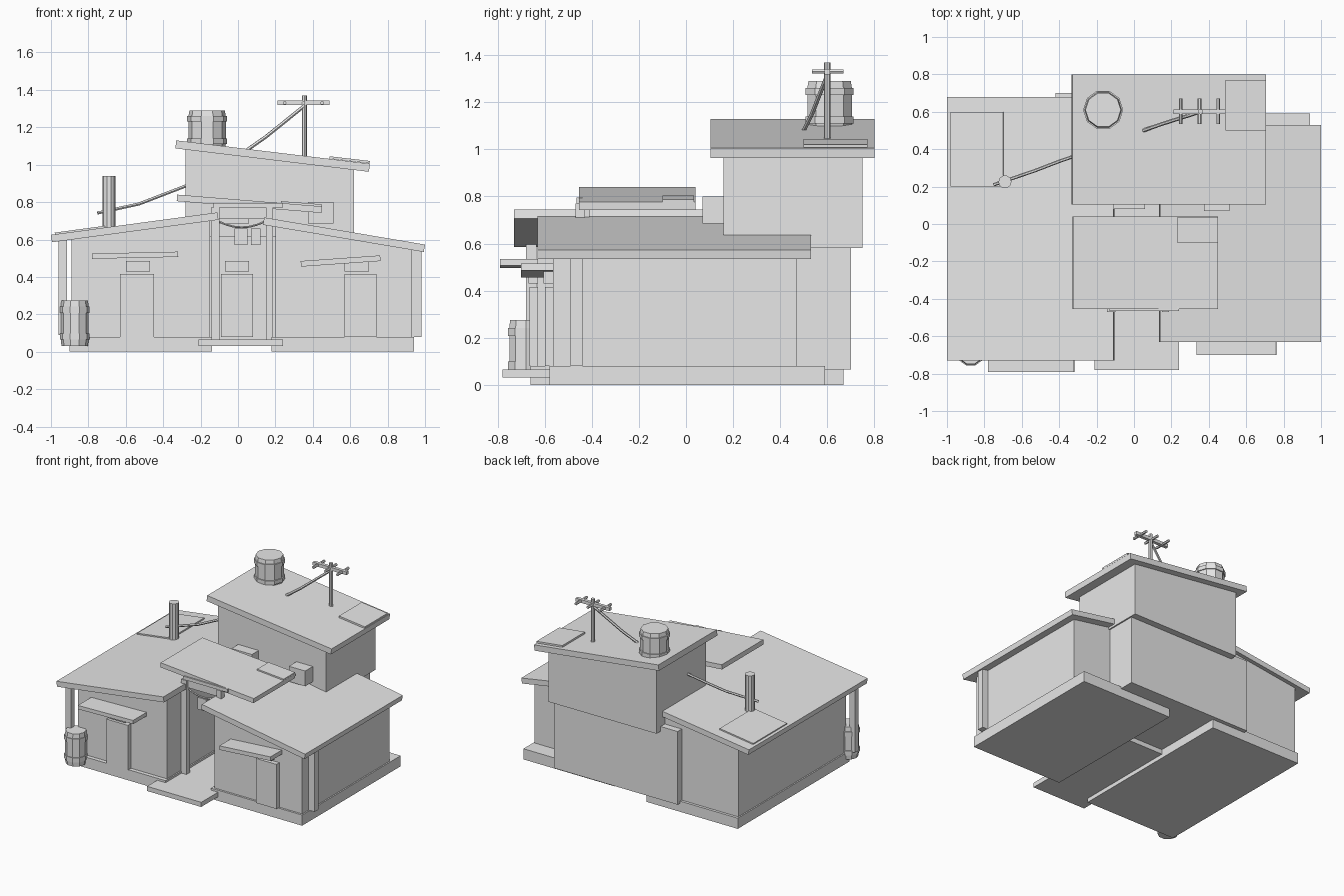
import bpy, math
from mathutils import Vector

old = bpy.data.objects.get("Cube")
if old:
    bpy.data.objects.remove(old, do_unlink=True)

# One plain grey for everything
grey = bpy.data.materials.new("plain_grey")
grey.use_nodes = True
color = (0.8, 0.8, 0.8, 1)
grey.diffuse_color = color
grey.node_tree.nodes["Principled BSDF"].inputs["Base Color"].default_value = color


def make(name, verts, faces):
    mesh = bpy.data.meshes.new(name)
    mesh.from_pydata(verts, [], faces)
    mesh.materials.append(grey)
    obj = bpy.data.objects.new(name, mesh)
    bpy.context.collection.objects.link(obj)
    return obj


def prism(name, profile, y0, y1):
    """Extrude a counter-clockwise x-z profile from y0 to y1."""
    n = len(profile)
    verts = [(x, y, z) for y in (y0, y1) for x, z in profile]
    faces = [tuple(range(n)), tuple(reversed(range(n, 2 * n)))]
    faces += [(i, i + n, (i + 1) % n + n, (i + 1) % n) for i in range(n)]
    return make(name, verts, faces)


def box(name, x0, x1, y0, y1, z0, z1):
    return prism(name, [(x0, z0), (x1, z0), (x1, z1), (x0, z1)], y0, y1)


def slab(name, x0, z0, x1, z1, thick, y0, y1):
    """Tilted board; z0 and z1 are its top heights at either end."""
    d = Vector((x1 - x0, z1 - z0)).normalized() * thick
    low0, low1 = (x0 + d.y, z0 - d.x), (x1 + d.y, z1 - d.x)
    return prism(name, [low0, low1, (x1, z1), (x0, z0)], y0, y1)


def rod(name, a, b, r, sides=8):
    a, b = Vector(a), Vector(b)
    q = (b - a).to_track_quat('Z', 'Y')
    ring = [q @ Vector((r * math.cos(t), r * math.sin(t), 0))
            for t in (math.tau * i / sides for i in range(sides))]
    verts = [p + v for p in (a, b) for v in ring]
    faces = [tuple(reversed(range(sides))), tuple(range(sides, 2 * sides))]
    faces += [(i, (i + 1) % sides, (i + 1) % sides + sides, i + sides) for i in range(sides)]
    return make(name, verts, faces)


def barrel(name, x, y, z0, z1, r, sides=10):
    """Staved barrel with a raised hoop near each end."""
    h = z1 - z0
    body, hoop = r * 0.93, r
    steps = [(0, body * 0.95), (.14, body), (.14, hoop), (.28, hoop), (.28, body),
             (.72, body), (.72, hoop), (.86, hoop), (.86, body), (1, body * 0.95)]
    verts = [(x + q * math.cos(math.tau * i / sides), y + q * math.sin(math.tau * i / sides), z0 + t * h)
             for t, q in steps for i in range(sides)]
    last = len(verts)
    faces = [tuple(reversed(range(sides))), tuple(range(last - sides, last))]
    for k in range(len(steps) - 1):
        for i in range(sides):
            j = (i + 1) % sides
            faces.append((k * sides + i, k * sides + j, (k + 1) * sides + j, (k + 1) * sides + i))
    return make(name, verts, faces)


# Foundations and entry step
box("left_base", -.90, -.14, -.66, .67, 0, .08)
box("right_base", .18, .94, -.58, .59, 0, .08)
box("entry_step", -.21, .24, -.78, .13, .03, .065)

# Wing walls, rear block and tower
prism("left_wing", [(-.89, .08), (-.15, .08), (-.15, .70), (-.89, .60)], -.63, .65)
prism("right_wing", [(.20, .08), (.93, .08), (.93, .55), (.20, .68)], -.565, .47)
box("rear_block", -.42, .61, 0, .70, .065, .615)
prism("tower", [(-.28, .58), (.62, .58), (.62, .99), (-.28, 1.10)], .16, .75)

# Sloping roofs with loose patches
slab("left_roof", -1, .625, -.11, .745, .04, -.73, .68)
slab("left_roof_patch", -.98, .637, -.70, .675, .012, .20, .60)
slab("right_roof", .14, .718, 1, .573, .04, -.63, .53)
slab("tower_roof", -.33, 1.13, .705, 1.005, .043, .105, .80)
slab("tower_roof_patch", .49, 1.045, .705, 1.02, .013, .50, .77)
slab("canopy", -.325, .84, .45, .777, .035, -.455, .04)
slab("canopy_patch", .23, .805, .45, .788, .012, -.10, .035)

# Canopy supports and hanging pieces
for side, x0, x1 in (("left", -.145, -.10), ("right", .15, .188)):
    box(side + "_entry_post", x0, x1, -.47, -.43, .065, .77)
box("canopy_front_board", -.13, .24, -.465, -.44, .77, .795)
box("canopy_beam", -.13, .17, -.45, -.41, .71, .77)
sag = [(-.11 + .26 * i / 6, -.44, .665 + .035 * (i / 3 - 1) ** 2) for i in range(7)]
for a, b in zip(sag, sag[1:]):
    rod("hanging_rope", a, b, .006, 6)
for x0, x1 in ((-.02, .05), (.07, .12)):
    box("hanging_tag", x0, x1, -.45, -.43, .57, .66)

# Outer posts under the wing roofs
box("left_corner_post", -.96, -.915, -.68, -.635, .09, .61)
box("right_corner_post", .93, .98, -.49, -.44, .08, .55)

# Doors, lamps over them and tilted awnings
for side, x0, x1, lx, y in (("left", -.63, -.45, -.60, -.63),
                            ("centre", -.09, .08, -.07, 0),
                            ("right", .57, .74, .57, -.565)):
    box(side + "_door", x0, x1, y - .035, y + .01, .08, .415)
    box(side + "_door_lamp", lx, lx + .13, y - .04, y + .01, .43, .485)
slab("left_awning", -.78, .525, -.32, .535, .028, -.79, -.62)
slab("right_awning", .335, .485, .76, .515, .03, -.70, -.555)

# Vents on the tower front
box("right_vent", .375, .51, .07, .17, .685, .80)
box("centre_vent", -.11, .06, .08, .17, .685, .80)

# Barrels
barrel("roof_barrel", -.165, .61, 1.08, 1.29, .107)
barrel("ground_barrel", -.873, -.68, .03, .275, .08)

# Chimney and its sagging cable
rod("chimney", (-.69, .225, .64), (-.69, .225, .94), .035, 10)
cable = [(-.75, .21, .742), (-.53, .285, .79), (-.40, .335, .84), (-.27, .38, .89)]
for a, b in zip(cable, cable[1:]):
    rod("cable", a, b, .009, 6)

# Aerial mast with crossbar and stay
rod("mast", (.355, .60, 1.03), (.355, .60, 1.37), .014)
box("mast_crossbar", .21, .49, .588, .612, 1.318, 1.342)
for x in (.25, .35, .45):
    rod("aerial_element", (x, .535, 1.33), (x, .67, 1.33), .01, 6)
stay = [(.355, .60, 1.315), (.15, .535, 1.15), (.05, .50, 1.08)]
for a, b in zip(stay, stay[1:]):
    rod("mast_stay", a, b, .01, 6)
